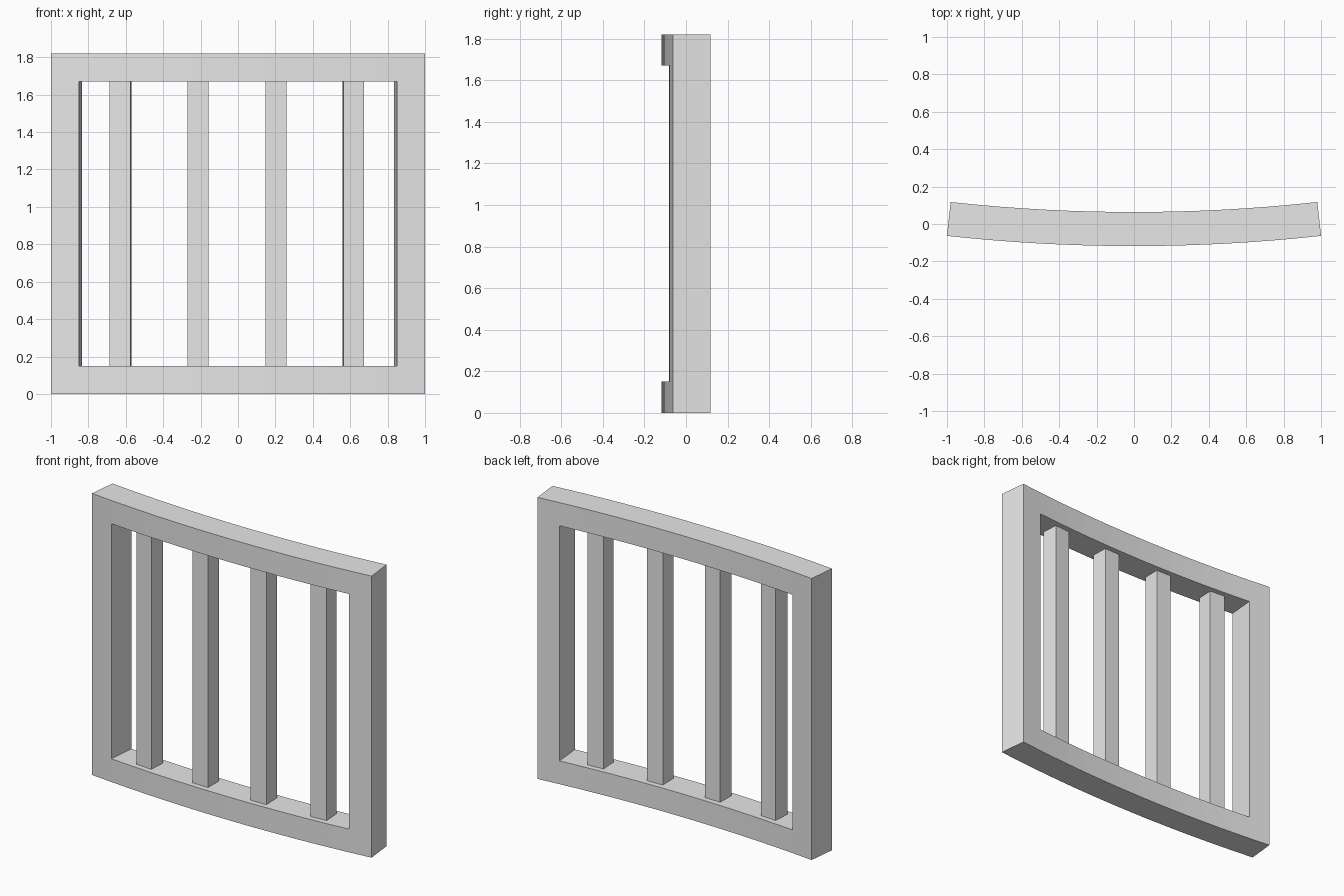
import bpy, bmesh, math

if "Cube" in bpy.data.objects:
    bpy.data.objects.remove(bpy.data.objects["Cube"])

R_FRONT = 9.2             # radius of the curved front
DEPTH = 0.182             # frame thickness
FRONT_Y = -0.118          # front at the middle
HEIGHT, RAIL = 1.82, 0.15
END = math.asin(1 / R_FRONT)            # half angle of whole frame
OPEN = math.asin(0.85 / R_FRONT)        # half angle of opening
R_MID = R_FRONT - DEPTH / 2

grey = bpy.data.materials.new("plain_grey")
grey.diffuse_color = (0.8, 0.8, 0.8, 1)
grey.use_nodes = True
grey.node_tree.nodes["Principled BSDF"].inputs["Base Color"].default_value = grey.diffuse_color


def bend(angle, inset, z):
    r = R_FRONT - inset
    return (r * math.sin(angle), FRONT_Y + R_FRONT - r * math.cos(angle), z)


def plate(name, angles, heights, inset, depth, skip=lambda a, z: False):
    """Curved solid made from a grid of cells, leaving out skipped cells."""
    bm = bmesh.new()
    layers = [[[bm.verts.new(bend(a, d, z)) for z in heights] for a in angles]
              for d in (inset, inset + depth)]
    na, nz = len(angles) - 1, len(heights) - 1
    solid = {(i, j) for i in range(na) for j in range(nz)
             if not skip((angles[i] + angles[i + 1]) / 2,
                         (heights[j] + heights[j + 1]) / 2)}
    f, b = layers
    for i, j in solid:
        ring = [(i, j), (i + 1, j), (i + 1, j + 1), (i, j + 1)]
        bm.faces.new([f[p][q] for p, q in ring])
        bm.faces.new([b[p][q] for p, q in reversed(ring)])
        # walls where the neighbouring cell is empty
        for k, (di, dj) in enumerate([(0, -1), (1, 0), (0, 1), (-1, 0)]):
            if (i + di, j + dj) not in solid:
                (p, q), (s, t) = ring[k], ring[(k + 1) % 4]
                bm.faces.new([f[s][t], f[p][q], b[p][q], b[s][t]])
    bmesh.ops.delete(bm, geom=[v for v in bm.verts if not v.link_faces], context='VERTS')
    bmesh.ops.recalc_face_normals(bm, faces=bm.faces)
    mesh = bpy.data.meshes.new(name)
    bm.to_mesh(mesh)
    bm.free()
    mesh.materials.append(grey)
    obj = bpy.data.objects.new(name, mesh)
    bpy.context.collection.objects.link(obj)
    return obj


# Curved outer frame with one large opening
SEG = 14
angles = [-END] + [OPEN * (2 * i / SEG - 1) for i in range(SEG + 1)] + [END]
plate("frame", angles, [0, RAIL, HEIGHT - RAIL, HEIGHT], 0, DEPTH,
      lambda a, z: abs(a) < OPEN and RAIL < z < HEIGHT - RAIL)

# Four square bars, turned to follow the curve
BAR = 0.11
for i in range(4):
    mid = (-0.0055 + 0.4145 * (i - 1.5)) / R_MID
    half = BAR / 2 / R_MID
    plate(f"bar_{i + 1}", [mid - half, mid + half], [RAIL, HEIGHT - RAIL],
          (DEPTH - BAR) / 2, BAR)
